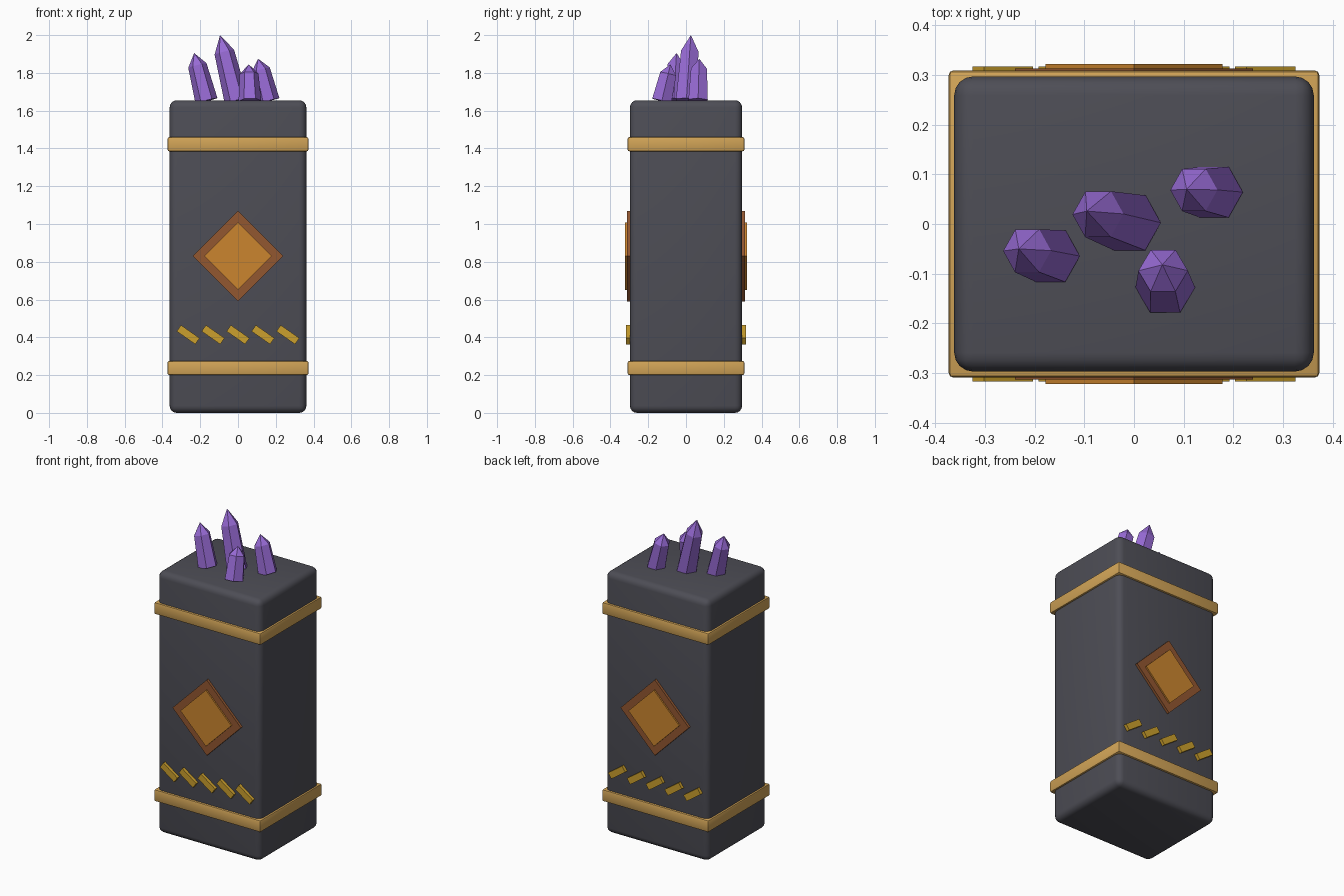
import bpy, bmesh, math
from mathutils import Vector, Matrix

if "Cube" in bpy.data.objects:
    bpy.data.objects.remove(bpy.data.objects["Cube"])


def material(name, rgb):
    m = bpy.data.materials.new(name)
    m.diffuse_color = (*rgb, 1)
    m.use_nodes = True
    m.node_tree.nodes["Principled BSDF"].inputs["Base Color"].default_value = m.diffuse_color
    return m


STONE = material("dark stone", (0.075, 0.075, 0.092))
BRASS = material("brass", (0.64, 0.37, 0.095))
BROWN = material("copper brown", (0.29, 0.095, 0.03))
AMBER = material("amber", (0.60, 0.235, 0.028))
GOLD = material("gold", (0.60, 0.35, 0.026))
VIOLET = material("violet crystal", (0.31, 0.145, 0.66))


def link(name, bm, mat):
    mesh = bpy.data.meshes.new(name)
    bm.normal_update()
    bm.to_mesh(mesh)
    bm.free()
    mesh.materials.append(mat)
    ob = bpy.data.objects.new(name, mesh)
    bpy.context.collection.objects.link(ob)
    return ob


def box(name, center, size, mat, turn=0.0, bevel=0.0, segments=1):
    """Box turned about y, optionally with rounded, smooth edges."""
    bm = bmesh.new()
    bmesh.ops.create_cube(bm, size=1, matrix=Matrix.Diagonal((*size, 1)))
    if bevel:
        bmesh.ops.bevel(bm, geom=bm.edges[:], offset=bevel, segments=segments,
                        profile=0.5, affect='EDGES')
    bm.transform(Matrix.Translation(center) @ Matrix.Rotation(turn, 4, 'Y'))
    ob = link(name, bm, mat)
    if segments > 1:
        bpy.ops.object.select_all(action='DESELECT')
        ob.select_set(True)
        bpy.context.view_layer.objects.active = ob
        bpy.ops.object.shade_smooth_by_angle(angle=math.radians(35))
    return ob


def crystal(name, base, tip, radius):
    """Tapered six-sided shaft with a pointed end, leaning from base to tip."""
    base, tip = Vector(base), Vector(tip)
    axis = tip - base
    rot = Vector((0, 0, 1)).rotation_difference(axis)
    bm = bmesh.new()
    rings = []
    for t, r in ((0, radius), (0.74, radius * 0.83)):
        rings.append([bm.verts.new(base + axis * t + rot @ Vector(
            (r * math.cos(k * math.pi / 3), r * math.sin(k * math.pi / 3), 0)))
            for k in range(6)])
    top = bm.verts.new(tip)
    low, high = rings
    bm.faces.new(low[::-1])
    for k in range(6):
        n = (k + 1) % 6
        bm.faces.new((low[k], low[n], high[n], high[k]))
        bm.faces.new((high[k], high[n], top))
    link(name, bm, VIOLET)


# Pillar body
box("pillar_body", (0, 0, 0.8275), (0.724, 0.594, 1.655), STONE,
    bevel=0.038, segments=4)

# Brass bands
for name, z in (("lower_band", 0.2375), ("upper_band", 1.4225)):
    box(name, (0, 0, z), (0.746, 0.618, 0.075), BRASS, bevel=0.009, segments=2)

# Diamond emblem and slanted marks on front and back
for side, s in (("front", -1), ("back", 1)):
    box(side + "_diamond_frame", (0, s * 0.302, 0.83),
        (0.339, 0.022, 0.339), BROWN, turn=math.pi / 4)
    box(side + "_diamond_inlay", (0, s * 0.312, 0.83),
        (0.252, 0.02, 0.252), AMBER, turn=math.pi / 4)
    for i in range(5):
        box(f"{side}_mark_{i + 1}", ((i - 2) * 0.132, s * 0.305, 0.414),
            (0.12, 0.024, 0.04), GOLD, turn=math.radians(35))

# Crystals on top
crystal("crystal_left", (-0.167, -0.065, 1.652), (-0.232, -0.05, 1.905), 0.06)
crystal("crystal_tall", (-0.008, 0.002, 1.652), (-0.095, 0.026, 2.0), 0.064)
crystal("crystal_right", (0.162, 0.064, 1.652), (0.106, 0.07, 1.875), 0.059)
crystal("crystal_small", (0.063, -0.128, 1.652), (0.057, -0.082, 1.845), 0.06)
